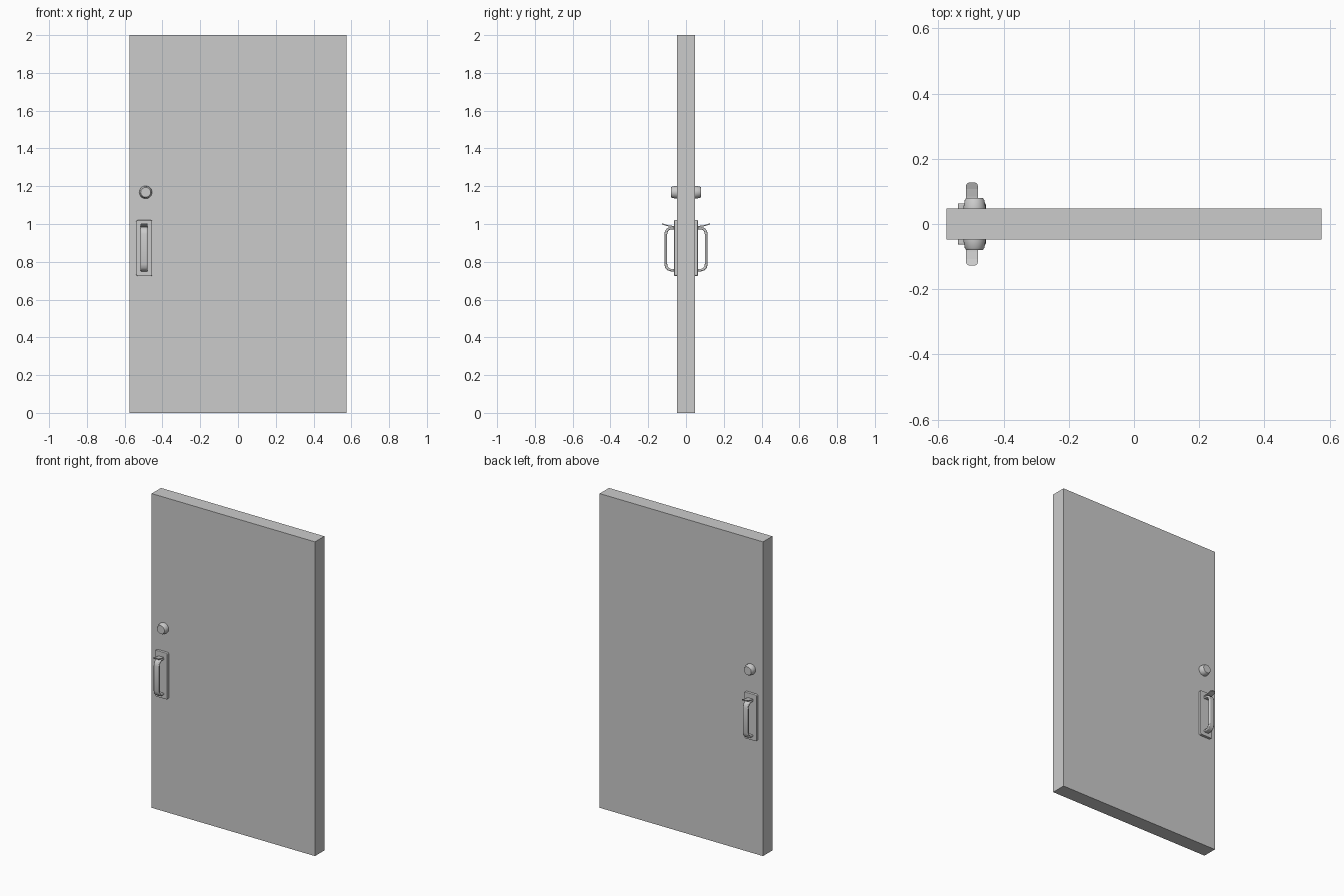
import bpy, bmesh, math

cube = bpy.data.objects.get("Cube")
if cube:
    bpy.data.objects.remove(cube, do_unlink=True)

GREY = (0.6, 0.6, 0.6, 1.0)
grey = bpy.data.materials.new("plain grey")
grey.use_nodes = True
grey.diffuse_color = GREY
grey.node_tree.nodes["Principled BSDF"].inputs["Base Color"].default_value = GREY

HANDLE_X = -0.497
LOCK_X, LOCK_Z = -0.489, 1.168
FACE_Y = -0.047


def finish(name, bm, bevel=0, both_sides=True):
    """Turn a bmesh into an object, bevelled and copied to the back."""
    bmesh.ops.recalc_face_normals(bm, faces=bm.faces)
    mesh = bpy.data.meshes.new(name)
    bm.to_mesh(mesh)
    bm.free()
    mesh.materials.append(grey)
    ob = bpy.data.objects.new(name, mesh)
    bpy.context.collection.objects.link(ob)
    if bevel:
        mod = ob.modifiers.new("Bevel", 'BEVEL')
        mod.width = bevel
        mod.segments = 2
        mod.limit_method = 'ANGLE'
        mod.angle_limit = math.radians(50)
    if both_sides:
        mod = ob.modifiers.new("Mirror", 'MIRROR')
        mod.use_axis = (False, True, False)
        mod.use_mirror_merge = False
    return ob


def box(x0, x1, y0, y1, z0, z1):
    bm = bmesh.new()
    bmesh.ops.create_cube(bm, size=1)
    for v in bm.verts:
        v.co.x = x0 + (v.co.x + 0.5) * (x1 - x0)
        v.co.y = y0 + (v.co.y + 0.5) * (y1 - y0)
        v.co.z = z0 + (v.co.z + 0.5) * (z1 - z0)
    return bm


def ribbon(outer, inner, half_width):
    """Solid strip between two paths of (y, z), wide along x."""
    bm = bmesh.new()
    rings = []
    for (yo, zo), (yi, zi) in zip(outer, inner):
        corners = [(-1, yo, zo), (1, yo, zo), (1, yi, zi), (-1, yi, zi)]
        rings.append([bm.verts.new((HANDLE_X + s * half_width, y, z))
                      for s, y, z in corners])
    for a, b in zip(rings, rings[1:]):
        for i in range(4):
            j = (i + 1) % 4
            bm.faces.new((a[i], a[j], b[j], b[i]))
    bm.faces.new(rings[0])
    bm.faces.new(rings[-1])
    return bm


# Door slab
finish("door_panel", box(-0.575, 0.575, FACE_Y, -FACE_Y, 0, 2), both_sides=False)

# Backing plate with rounded upright edges
plate = box(-0.54, -0.454, -0.063, FACE_Y + 0.004, 0.725, 1.02)
corners = [e for e in plate.edges
           if abs(e.verts[0].co.y - e.verts[1].co.y) > 0.005]
bmesh.ops.bevel(plate, geom=corners, offset=0.008, segments=3,
                profile=0.5, affect='EDGES')
finish("handle_plate", plate, bevel=0.003)

# Pull grip: half path from plate to middle, reflected about its centre
MID_Z = 0.867
outer_half = [(-0.058, 0.119), (-0.085, 0.117), (-0.100, 0.111),
              (-0.110, 0.099), (-0.115, 0.080)]
inner_half = [(-0.058, 0.105), (-0.083, 0.104), (-0.091, 0.100),
              (-0.097, 0.091), (-0.100, 0.076)]


def reflect(half):
    return ([(y, MID_Z + h) for y, h in half]
            + [(y, MID_Z - h) for y, h in reversed(half)])


grip = finish("pull_grip", ribbon(reflect(outer_half), reflect(inner_half), 0.0185),
              bevel=0.005)

# Thumb latch: thin curved tongue with a rounded tip
top = [(-0.058, 0.989), (-0.085, 0.992), (-0.108, 0.997), (-0.127, 1.004)]
latch = ribbon(top, [(y, z - 0.006) for y, z in top], 0.018)
tip = [e for e in latch.edges
       if all(v.co.y < -0.12 for v in e.verts)
       and abs(e.verts[0].co.x - e.verts[1].co.x) < 0.001]
bmesh.ops.bevel(latch, geom=tip, offset=0.010, segments=4,
                profile=0.5, affect='EDGES')
finish("thumb_latch", latch)

# Lock cylinder: tapered round boss
SIDES = 24
bm = bmesh.new()
rings = []
for r, y in [(0.034, FACE_Y + 0.003), (0.034, -0.052), (0.030, -0.073), (0.026, -0.079)]:
    rings.append([bm.verts.new((LOCK_X + r * math.cos(math.tau * i / SIDES), y,
                                LOCK_Z + r * math.sin(math.tau * i / SIDES)))
                  for i in range(SIDES)])
for a, b in zip(rings, rings[1:]):
    for i in range(SIDES):
        j = (i + 1) % SIDES
        bm.faces.new((a[i], a[j], b[j], b[i]))
bm.faces.new(rings[0])
bm.faces.new(rings[-1])
lock = finish("lock_cylinder", bm)

# Smooth the rounded parts, keep real edges sharp
bpy.ops.object.select_all(action='DESELECT')
for ob in (grip, lock):
    ob.select_set(True)
bpy.context.view_layer.objects.active = grip
bpy.ops.object.shade_smooth_by_angle(angle=math.radians(30))
